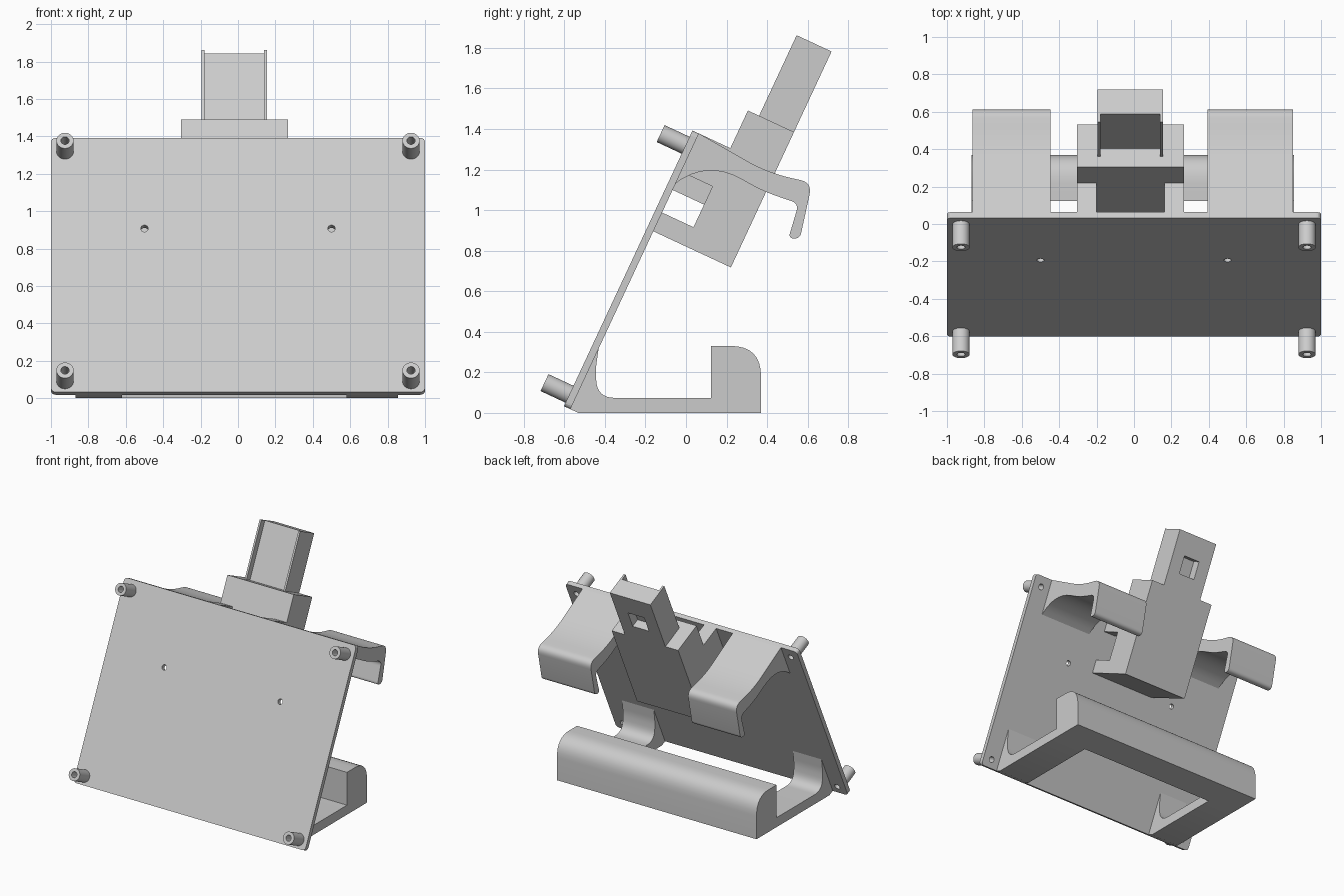
import bpy, bmesh, math
from mathutils import Vector

if "Cube" in bpy.data.objects:
    bpy.data.objects.remove(bpy.data.objects["Cube"], do_unlink=True)

GREY = (0.6, 0.6, 0.6, 1)
mat = bpy.data.materials.new("plain_grey")
mat.use_nodes = True
mat.diffuse_color = GREY
mat.node_tree.nodes["Principled BSDF"].inputs["Base Color"].default_value = GREY

# Leaning frame: s runs up the panel, t runs out of its back
TILT = math.radians(25)
UP = Vector((math.sin(TILT), math.cos(TILT)))
BACK = Vector((math.cos(TILT), -math.sin(TILT)))
ORIGIN = Vector((-0.602, 0.033))
HEIGHT, THICK = 1.5, 0.035


def lean(s, t):
    return tuple(ORIGIN + UP * s + BACK * t)


def finish(bm, name, smooth=False):
    bmesh.ops.recalc_face_normals(bm, faces=bm.faces)
    mesh = bpy.data.meshes.new(name)
    bm.to_mesh(mesh)
    bm.free()
    mesh.materials.append(mat)
    ob = bpy.data.objects.new(name, mesh)
    bpy.context.collection.objects.link(ob)
    if smooth:
        select(ob)
        bpy.ops.object.shade_smooth_by_angle(angle=math.radians(35))
    return ob


def select(ob):
    bpy.ops.object.select_all(action='DESELECT')
    ob.select_set(True)
    bpy.context.view_layer.objects.active = ob


def rounded(points, steps=8):
    """Round each (y, z, radius) corner of a closed profile."""
    out = []
    for i, p in enumerate(points):
        c = Vector(p[:2])
        r = p[2] if len(p) > 2 else 0
        if not r:
            out.append(c)
            continue
        a = Vector(points[i - 1][:2]) - c
        b = Vector(points[(i + 1) % len(points)][:2]) - c
        a, b = c + a.normalized() * r, c + b.normalized() * r
        for k in range(steps + 1):
            f = k / steps
            out.append(a * (1 - f) ** 2 + c * 2 * f * (1 - f) + b * f * f)
    return out


def prism(name, profile, x0, x1, smooth=False, corner=0):
    """Extrude a side profile across x."""
    bm = bmesh.new()
    face = bm.faces.new([bm.verts.new((x0, y, z)) for y, z in profile])
    new = bmesh.ops.extrude_face_region(bm, geom=[face])["geom"]
    verts = [v for v in new if isinstance(v, bmesh.types.BMVert)]
    bmesh.ops.translate(bm, verts=verts, vec=(x1 - x0, 0, 0))
    if corner:
        axis = Vector((0, *BACK))
        edges = [e for e in bm.edges
                 if abs((e.verts[0].co - e.verts[1].co).normalized().dot(axis)) > 0.99]
        bmesh.ops.bevel(bm, geom=edges, offset=corner, segments=4, affect='EDGES', profile=0.5)
    return finish(bm, name, smooth)


def block(name, s0, s1, t0, t1, x0, x1, corner=0):
    pts = [lean(s0, t0), lean(s1, t0), lean(s1, t1), lean(s0, t1)]
    return prism(name, pts, x0, x1, corner=corner)


def rod(name, x, s, t0, t1, r, smooth=False):
    """Round bar square to the panel."""
    bm = bmesh.new()
    bmesh.ops.create_cone(bm, cap_ends=True, segments=32, radius1=r, radius2=r, depth=t1 - t0)
    ob_rot = Vector((0, 0, 1)).rotation_difference(Vector((0, *BACK))).to_matrix()
    centre = Vector((x, *lean(s, (t0 + t1) / 2)))
    for v in bm.verts:
        v.co = ob_rot @ v.co + centre
    return finish(bm, name, smooth)


def cut(ob, cutter):
    mod = ob.modifiers.new("cut", 'BOOLEAN')
    mod.operation = 'DIFFERENCE'
    mod.solver = 'EXACT'
    mod.object = cutter
    select(ob)
    bpy.ops.object.modifier_apply(modifier=mod.name)
    bpy.data.objects.remove(cutter, do_unlink=True)


# Panel with screw holes and corner standoffs
panel = block("panel", 0, HEIGHT, 0, THICK, -1, 1, corner=0.025)
for x in (-0.925, 0.925):
    for s in (0.065, 1.42):
        post = rod("standoff", x, s, -0.136, 0, 0.046, smooth=True)
        cut(post, rod("drill", x, s, -0.2, 0.1, 0.022))
        cut(panel, rod("drill", x, s, -0.2, 0.1, 0.022))
for x in (-0.5, 0.5):
    for s in (0.08, 0.965):
        cut(panel, rod("drill", x, s, -0.1, 0.1, 0.02))

# Upper hooks behind the panel
hook = rounded([
    lean(HEIGHT, THICK), (0.2, 1.3), (0.4, 1.185, 0.12), (0.622, 1.135, 0.06),
    (0.562, 0.86, 0.028), (0.505, 0.86, 0.028), (0.556, 1.033, 0.04),
    (0.385, 1.09, 0.08), (0.1, 1.25, 0.2), lean(1.23, THICK)])
prism("right_hook", hook, -0.864, -0.447, smooth=True)
prism("left_hook", hook, 0.393, 0.85, smooth=True)

# Foot: two legs and a rear bar
leg = rounded([
    lean(0, 0.02), (-0.53, 0), (0.123, 0), (0.123, 0.074),
    (-0.44, 0.074, 0.09), (-0.445, 0.22, 0.03), lean(0.33, THICK), lean(0.33, 0.02)])
prism("right_leg", leg, -0.868, -0.62, smooth=True)
prism("left_leg", leg, 0.58, 0.855, smooth=True)
bar = rounded([(0.123, 0), (0.37, 0), (0.37, 0.33, 0.15), (0.123, 0.33)])
prism("rear_bar", bar, -0.868, 0.855, smooth=True)

# Central bracket: spine, lower shelf and two upper lugs around an open channel
X0, X1, INNER, OUTER = -0.305, 0.268, 0.206, 0.457
block("bracket_spine", 0.968, 1.705, INNER, OUTER, X0, X1)
block("bracket_shelf", 0.968, 1.07, THICK, INNER, X0, X1)
block("right_lug", 1.193, HEIGHT, THICK, INNER, X0, -0.2)
block("left_lug", 1.292, HEIGHT, THICK, INNER, 0.163, X1)

# Arm with side flanges, through hole and square nut pocket
A0, A1, TOP = -0.195, 0.155, 2.143
arm = block("arm", 1.705, TOP, 0.315, OUTER, A0, A1)
cut(arm, rod("drill", -0.02, 1.9, 0.2, 0.6, 0.038))
cut(arm, block("pocket", 1.83, 1.97, 0.39, 0.5, -0.09, 0.05))
for x in (A0, A1 - 0.015):
    block("arm_flange", 1.705, TOP, 0.267, 0.315, x, x + 0.015)
